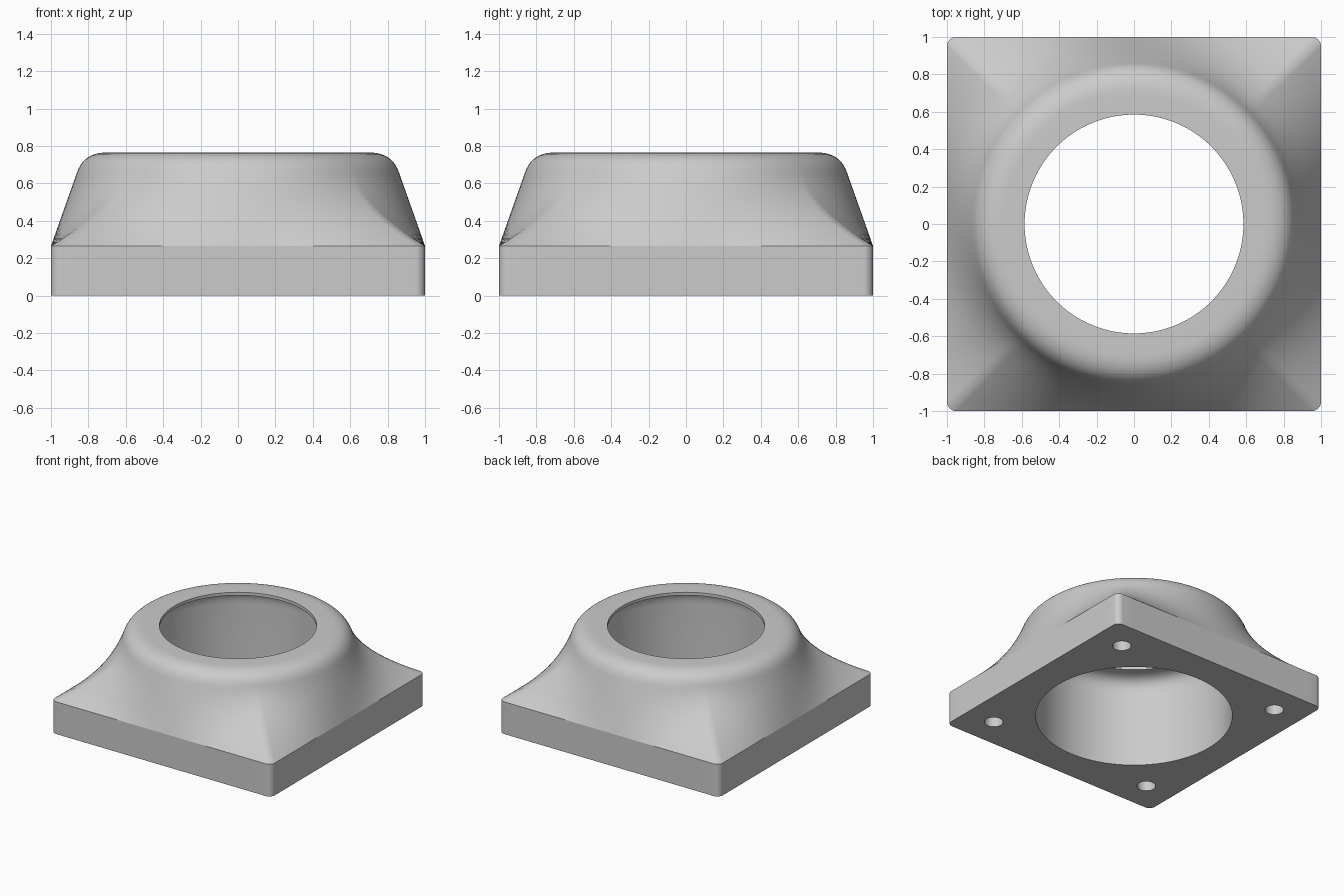
import bpy, bmesh, math

BASE_TOP, SHOULDER, TOP = 0.265, 0.66, 0.765
CORNER = 0.05          # plan radius of the base corners
BORE, LIP = 0.74, 0.585

if "Cube" in bpy.data.objects:
    bpy.data.objects.remove(bpy.data.objects["Cube"], do_unlink=True)

grey = bpy.data.materials.new("plain grey")
grey.use_nodes = True
colour = (0.6, 0.6, 0.6, 1)
grey.diffuse_color = colour
grey.node_tree.nodes["Principled BSDF"].inputs["Base Color"].default_value = colour


def rounded_square(side=28, arc=8):
    """Polar (angle, radius) samples of the rounded square base."""
    samples = []
    inner = 1 - CORNER
    reach = math.atan(inner)
    for quarter in range(4):
        turn = quarter * math.pi / 2
        for i in range(side):
            a = -reach + 2 * reach * i / side
            samples.append((turn + a, 1 / math.cos(a)))
        for i in range(arc):
            b = i / arc * math.pi / 2
            x, y = inner + CORNER * math.cos(b), inner + CORNER * math.sin(b)
            samples.append((turn + math.atan2(y, x), math.hypot(x, y)))
    return samples


outline = rounded_square()


def flare(u):
    """Square base easing into the round shoulder."""
    slope = 1 - 0.86
    return [0.86 + slope * (1 - u) + (r - 1) * (1 - u) ** 2 for _, r in outline]


def bezier(a, b, c, t):
    return [(1 - t) ** 2 * p + 2 * t * (1 - t) * q + t * t * s for p, q, s in zip(a, b, c)]


# Rings run up the outside, over the top and down through the bore
base_radii = [r for _, r in outline]
rings = [(base_radii, 0), (base_radii, BASE_TOP)]
for i in range(1, 17):
    u = i / 16
    rings.append((flare(u), BASE_TOP + (SHOULDER - BASE_TOP) * u))


def add_round(radius, z):
    rings.append(([radius] * len(outline), z))


for i in range(1, 11):
    add_round(*bezier((0.86, SHOULDER), (0.824, TOP), (0.70, TOP), i / 10))
add_round(LIP, TOP)
add_round(LIP, 0.74)
for i in range(1, 11):
    add_round(*bezier((LIP + 0.02, 0.74), (BORE, 0.74), (BORE, 0.60), i / 10))
add_round(BORE, 0)

# Flanged housing
bm = bmesh.new()
loops = [[bm.verts.new((r * math.cos(a), r * math.sin(a), z))
          for (a, _), r in zip(outline, radii)] for radii, z in rings]
count = len(outline)
for k, low in enumerate(loops):
    high = loops[(k + 1) % len(loops)]
    for i in range(count):
        j = (i + 1) % count
        bm.faces.new((low[i], low[j], high[j], high[i]))
bmesh.ops.recalc_face_normals(bm, faces=bm.faces)
mesh = bpy.data.meshes.new("flanged_housing")
bm.to_mesh(mesh)
bm.free()
mesh.materials.append(grey)
housing = bpy.data.objects.new("flanged_housing", mesh)
bpy.context.collection.objects.link(housing)

# Blind bolt holes in the underside
for sx in (-1, 1):
    for sy in (-1, 1):
        bpy.ops.mesh.primitive_cylinder_add(vertices=40, radius=0.07, depth=0.4,
                                            location=(sx * 0.75, sy * 0.75, 0))
        cutter = bpy.context.object
        cutter.name = "bolt_hole_cutter"
        cutter.hide_render = True
        cutter.data.materials.append(grey)
        cut = housing.modifiers.new("bolt_hole", "BOOLEAN")
        cut.operation = "DIFFERENCE"
        cut.solver = "EXACT"
        cut.object = cutter
        bpy.context.view_layer.objects.active = housing
        bpy.ops.object.modifier_apply(modifier=cut.name)
        bpy.data.objects.remove(cutter, do_unlink=True)

bpy.ops.object.select_all(action="DESELECT")
housing.select_set(True)
bpy.context.view_layer.objects.active = housing
bpy.ops.object.shade_smooth_by_angle(angle=math.radians(17))
